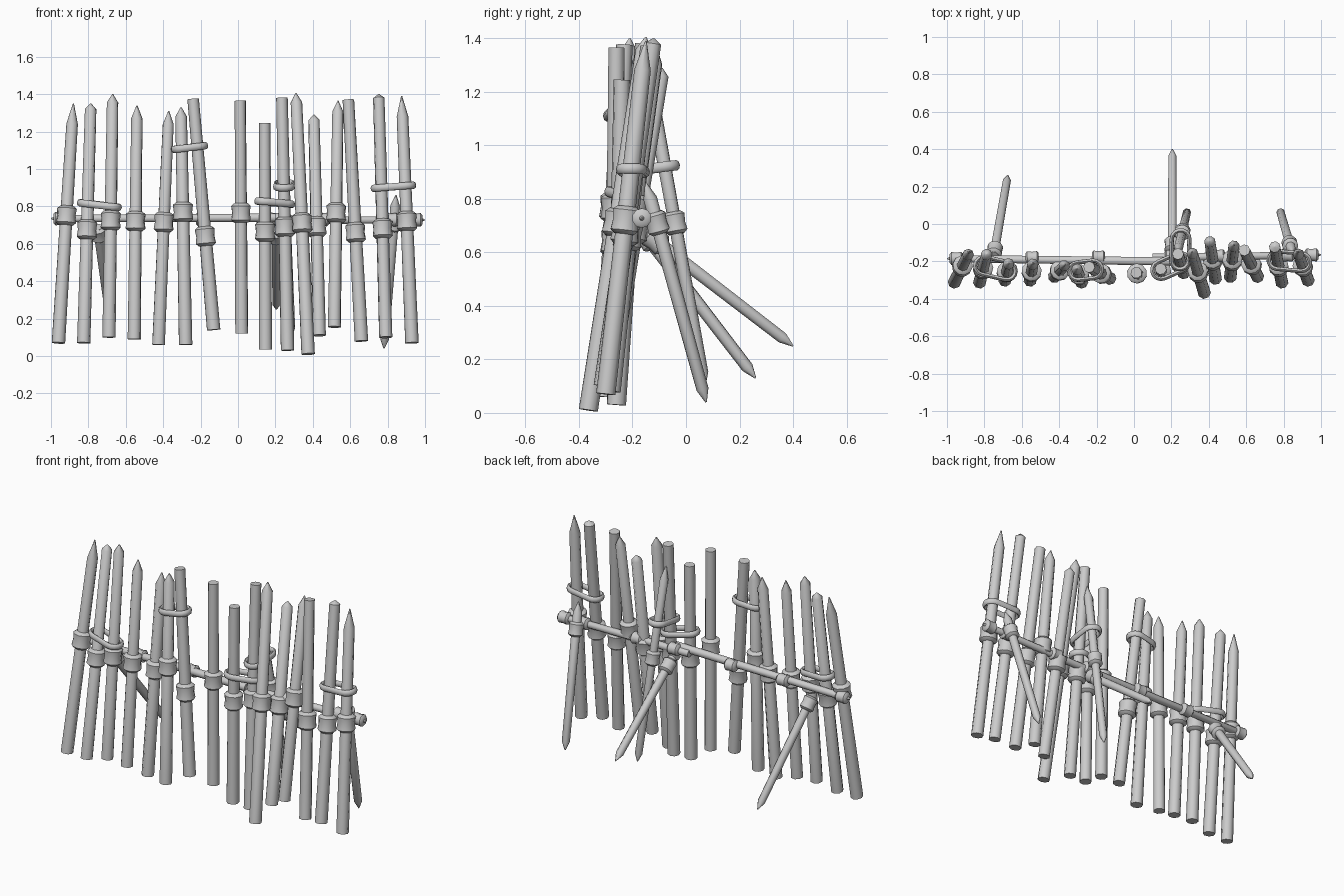
import bpy, bmesh, math
from mathutils import Vector

old = bpy.data.objects.get("Cube")
if old:
    bpy.data.objects.remove(old, do_unlink=True)

grey = bpy.data.materials.new("weathered_grey")
grey.use_nodes = True
colour = (0.6, 0.6, 0.6, 1)
grey.diffuse_color = colour
grey.node_tree.nodes["Principled BSDF"].inputs["Base Color"].default_value = colour


def finish(name, bm):
    bmesh.ops.recalc_face_normals(bm, faces=bm.faces)
    mesh = bpy.data.meshes.new(name)
    bm.to_mesh(mesh)
    bm.free()
    mesh.materials.append(grey)
    ob = bpy.data.objects.new(name, mesh)
    bpy.context.collection.objects.link(ob)
    bpy.ops.object.select_all(action='DESELECT')
    ob.select_set(True)
    bpy.context.view_layer.objects.active = ob
    bpy.ops.object.shade_smooth_by_angle(angle=math.radians(50))
    return ob


def lathe(name, start, axis, profile, sides=8):
    """Turn (radius, distance) pairs around an axis and cap both ends."""
    rot = Vector(axis).to_track_quat('Z', 'Y')
    bm = bmesh.new()
    rings = []
    for r, h in profile:
        ring = []
        for i in range(sides):
            a = math.tau * (i + 0.5) / sides
            p = Vector((r * math.cos(a), r * math.sin(a), h))
            ring.append(bm.verts.new(Vector(start) + rot @ p))
        rings.append(ring)
    for a, b in zip(rings, rings[1:]):
        for i in range(sides):
            j = (i + 1) % sides
            bm.faces.new((a[i], a[j], b[j], b[i]))
    bm.faces.new(rings[0])
    bm.faces.new(rings[-1])
    return finish(name, bm)


def pole(name, a, b, r0, r1, tip_a=0, tip_b=0):
    """Tapered pole from a to b with optional sharpened ends."""
    a, b = Vector(a), Vector(b)
    length = (b - a).length
    profile = [(r0, tip_a), (r1, length - tip_b)]
    if tip_a:
        profile.insert(0, (0.003, 0))
    if tip_b:
        profile.append((0.003, length))
    return lathe(name, a, b - a, profile)


def at_height(a, b, z):
    a, b = Vector(a), Vector(b)
    return a.lerp(b, (z - a.z) / (b.z - a.z))


def collar(name, centre, axis, size=1.0):
    shape = [(.038, -.052), (.054, -.038), (.049, 0), (.054, .038), (.038, .052)]
    return lathe(name, centre, axis, [(r * size, h * size) for r, h in shape], 10)


def loop(name, p, q, reach=0.047, tube=0.019):
    """Stadium-shaped rope ring around two neighbouring poles."""
    along = (q - p).normalized()
    side = Vector((0, 0, 1)).cross(along).normalized()
    up = along.cross(side)
    bm = bmesh.new()
    rings = []
    half = 8
    for k in range(2 * half):
        end, i = divmod(k, half)
        a = math.pi * (end + i / (half - 1)) - math.pi / 2
        out = along * math.cos(a) + side * math.sin(a)
        c = (p if end else q) + out * reach
        rings.append([bm.verts.new(c + out * tube * 0.6 * math.cos(t) + up * tube * math.sin(t))
                      for t in (math.tau * s / 8 for s in range(8))])
    for k, ring in enumerate(rings):
        nxt = rings[(k + 1) % len(rings)]
        for i in range(8):
            j = (i + 1) % 8
            bm.faces.new((ring[i], ring[j], nxt[j], nxt[i]))
    return finish(name, bm)


# Upright stakes: bottom, top, tip length, collar height
stakes = [
    ((-.96, -.31, .07), (-.88, -.15, 1.35), .11, .75),
    ((-.825, -.31, .07), (-.787, -.16, 1.35), .03, .675),
    ((-.69, -.30, .1), (-.67, -.21, 1.4), .045, .725),
    ((-.555, -.30, .09), (-.54, -.21, 1.34), .07, .72),
    ((-.425, -.28, .06), (-.37, -.22, 1.31), .07, .715),
    ((-.28, -.31, .06), (-.305, -.24, 1.33), .05, .77),
    ((-.13, -.29, .14), (-.24, -.23, 1.375), 0, .64),
    ((.02, -.27, .12), (.012, -.26, 1.365), 0, .765),
    ((.147, -.26, .035), (.143, -.24, 1.245), 0, .665),
    ((.265, -.26, .03), (.235, -.16, 1.38), 0, .69),
    ((.375, -.365, .01), (.31, -.15, 1.405), .05, .71),
    ((.435, -.29, .11), (.405, -.09, 1.29), .03, .69),
    ((.515, -.28, .155), (.535, -.11, 1.365), .06, .765),
    ((.66, -.28, .08), (.59, -.14, 1.37), 0, .66),
    ((.79, -.31, .1), (.752, -.12, 1.4), .02, .68),
    ((.93, -.30, .07), (.875, -.15, 1.39), .11, .72),
]
for n, (a, b, tip, z) in enumerate(stakes):
    pole(f"stake_{n + 1}", a, b, .036, .031, 0, tip)
    collar(f"stake_collar_{n + 1}", at_height(a, b, z), Vector(b) - Vector(a))

# Back props, leaning away: foot, head, head tip, collar height
props = [
    ((-.675, .26, .13), (-.75, -.17, .69), 0, .655),
    ((.205, .40, .25), (.205, -.16, .68), 0, .645),
    ((.285, .07, .1), (.235, -.14, 1.25), .08, .71),
    ((.78, .075, .04), (.845, -.15, .86), .06, .71),
]
for n, (a, b, tip, z) in enumerate(props):
    pole(f"prop_{n + 1}", a, b, .023, .026, .05, tip)
    collar(f"prop_collar_{n + 1}", at_height(a, b, z), Vector(b) - Vector(a), .8)

# Cross rail in two overlapping lengths
left_end, right_end = Vector((-1, -.185, .735)), Vector((1, -.165, .728))
pole("rail_right_half", left_end, (.2, -.2, .74), .021, .024, .04)
pole("rail_left_half", (.1, -.18, .725), right_end, .023, .02, 0, .04)
for n, x in enumerate((-.95, -.545, -.19, .2, .45, .82, .95)):
    centre = left_end.lerp(right_end, (x + 1) / 2)
    collar(f"rail_collar_{n + 1}", centre, right_end - left_end, .68)

# Rope loops tying pairs of poles: poles and heights
lines = [s[:2] for s in stakes] + [p[:2] for p in props]
ties = [(1, 2, .815, .80), (5, 6, 1.11, 1.12), (8, 9, .825, .815),
        (9, 18, .905, .92), (14, 15, .90, .91)]
for n, (i, j, zi, zj) in enumerate(ties):
    loop(f"rope_loop_{n + 1}", at_height(*lines[i], zi), at_height(*lines[j], zj))
